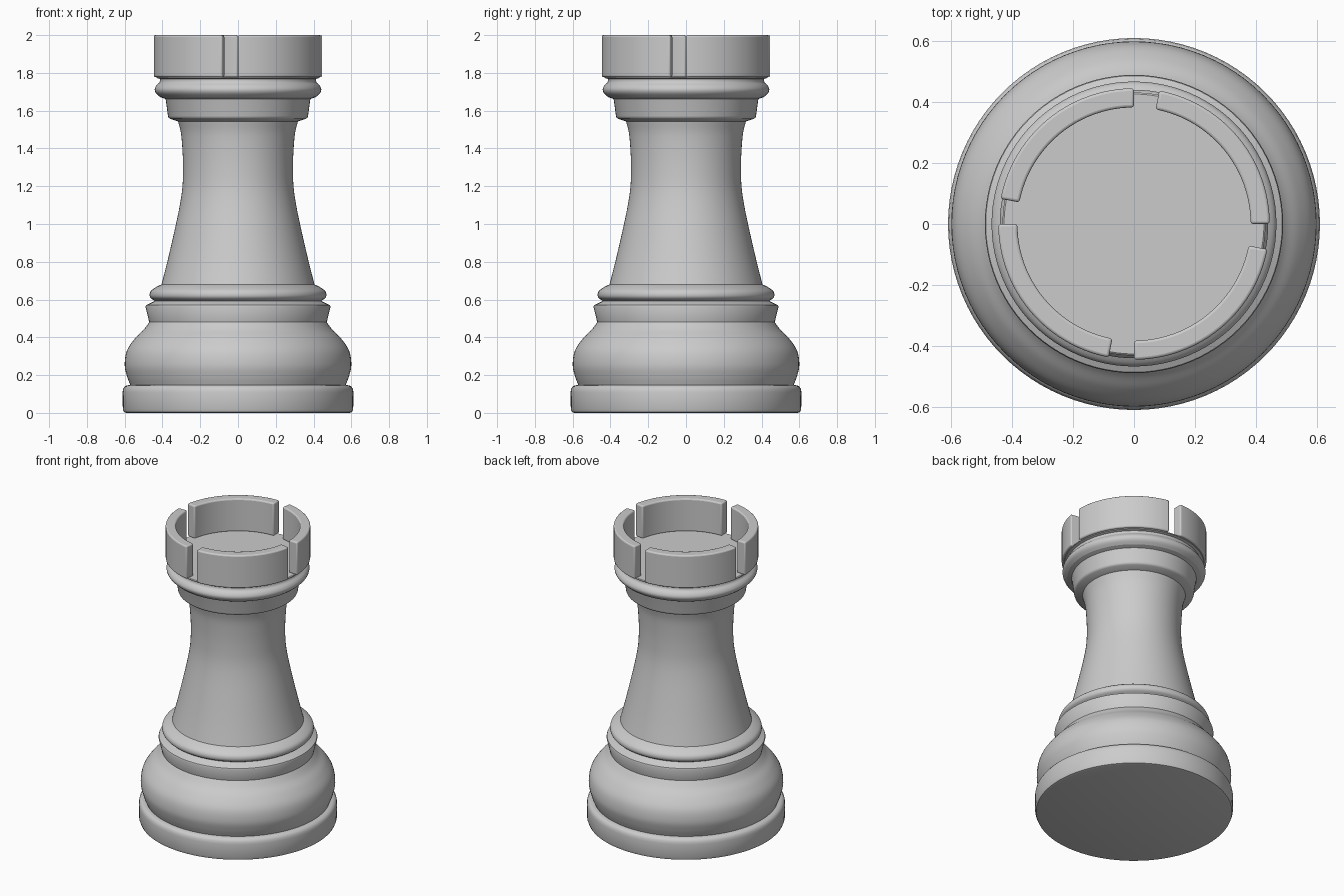
import bpy, bmesh, math
from mathutils import Matrix

if "Cube" in bpy.data.objects:
    bpy.data.objects.remove(bpy.data.objects["Cube"])

SIDES = 96


def finish(name, bm):
    bmesh.ops.remove_doubles(bm, verts=bm.verts, dist=1e-5)
    bmesh.ops.recalc_face_normals(bm, faces=bm.faces)
    mesh = bpy.data.meshes.new(name)
    bm.to_mesh(mesh)
    bm.free()
    obj = bpy.data.objects.new(name, mesh)
    bpy.context.collection.objects.link(obj)
    bpy.ops.object.select_all(action='DESELECT')
    obj.select_set(True)
    bpy.context.view_layer.objects.active = obj
    bpy.ops.object.shade_smooth_by_angle(angle=math.radians(35))
    return obj


def curve(points, steps=5):
    """Smooth curve through the given (radius, height) points."""
    p = [points[0]] + points + [points[-1]]
    out = []
    for a, b, c, d in zip(p, p[1:], p[2:], p[3:]):
        for k in range(steps):
            t = k / steps
            out.append(tuple(0.5 * (2 * b[i] + (c[i] - a[i]) * t
                       + (2 * a[i] - 5 * b[i] + 4 * c[i] - d[i]) * t * t
                       + (3 * b[i] - a[i] - 3 * c[i] + d[i]) * t ** 3) for i in (0, 1)))
    return out + [points[-1]]


def lathe(name, points):
    bm = bmesh.new()
    vs = [bm.verts.new((r, 0, z)) for r, z in points]
    edges = [bm.edges.new(e) for e in zip(vs, vs[1:])]
    bmesh.ops.spin(bm, geom=vs + edges, axis=(0, 0, 1), cent=(0, 0, 0),
                   angle=math.tau, steps=SIDES, use_merge=True)
    # Make normals point away from the axis (or down/up on the end discs)
    obj = finish(name, bm)
    side = max(obj.data.polygons, key=lambda f: f.center.xy.length)
    if side.normal.xy.dot(side.center.xy) < 0:
        obj.data.flip_normals()
    return obj


# Turned body: bands that meet edge to edge, from bottom to top
lathe("foot", [(0, 0), (0.592, 0), (0.604, 0.004), (0.61, 0.02), (0.611, 0.11),
               (0.608, 0.127), (0.6, 0.14), (0.587, 0.146), (0.57, 0.147)])
lathe("bulge", curve([(0.57, 0.147), (0.588, 0.195), (0.6, 0.255), (0.588, 0.33),
                      (0.545, 0.395), (0.5, 0.44), (0.47, 0.48)]))
lathe("lower_collar", [(0.47, 0.48), (0.49, 0.562), (0.487, 0.57), (0.44, 0.593)])
lathe("lower_ring", curve([(0.44, 0.593), (0.462, 0.608), (0.468, 0.626), (0.46, 0.647),
                           (0.432, 0.667), (0.405, 0.68)], 4))
lathe("shaft", curve([(0.405, 0.68), (0.372, 0.81), (0.335, 0.97), (0.308, 1.1),
                      (0.294, 1.2), (0.291, 1.3), (0.294, 1.39), (0.302, 1.48), (0.317, 1.543)]))
lathe("upper_collar", [(0.317, 1.543), (0.36, 1.557), (0.368, 1.563), (0.371, 1.572),
                       (0.382, 1.655), (0.385, 1.663), (0.412, 1.672)])
lathe("upper_ring", curve([(0.412, 1.672), (0.434, 1.692), (0.441, 1.712), (0.433, 1.732),
                           (0.416, 1.75), (0.413, 1.768)], 4))
lathe("crown_floor", [(0.413, 1.768), (0.43, 1.773), (0.432, 1.777), (0.427, 1.781), (0, 1.781)])

# Four battlements, each a ring sector with rounded edges and a narrow gap after it
ARC = math.radians(79.3)
for n in range(4):
    bm = bmesh.new()
    vs = [bm.verts.new(p) for p in ((0.383, 0, 1.777), (0.446, 0, 1.777),
                                    (0.446, 0, 2), (0.383, 0, 2))]
    face = bm.faces.new(vs)
    bmesh.ops.spin(bm, geom=[face] + face.edges[:] + vs, axis=(0, 0, 1), cent=(0, 0, 0),
                   angle=ARC, steps=24)
    bmesh.ops.remove_doubles(bm, verts=bm.verts, dist=1e-5)
    # Cap the starting end if the spin left it open
    rim = [e for e in bm.edges if len(e.link_faces) == 1]
    if rim:
        bmesh.ops.holes_fill(bm, edges=rim, sides=4)
    bm.transform(Matrix.Rotation(n * math.pi / 2, 4, 'Z'))
    block = finish("battlement_%d" % (n + 1), bm)
    bevel = block.modifiers.new("rounded", 'BEVEL')
    bevel.width = 0.009
    bevel.segments = 3
    bevel.limit_method = 'ANGLE'
    bevel.angle_limit = math.radians(40)
